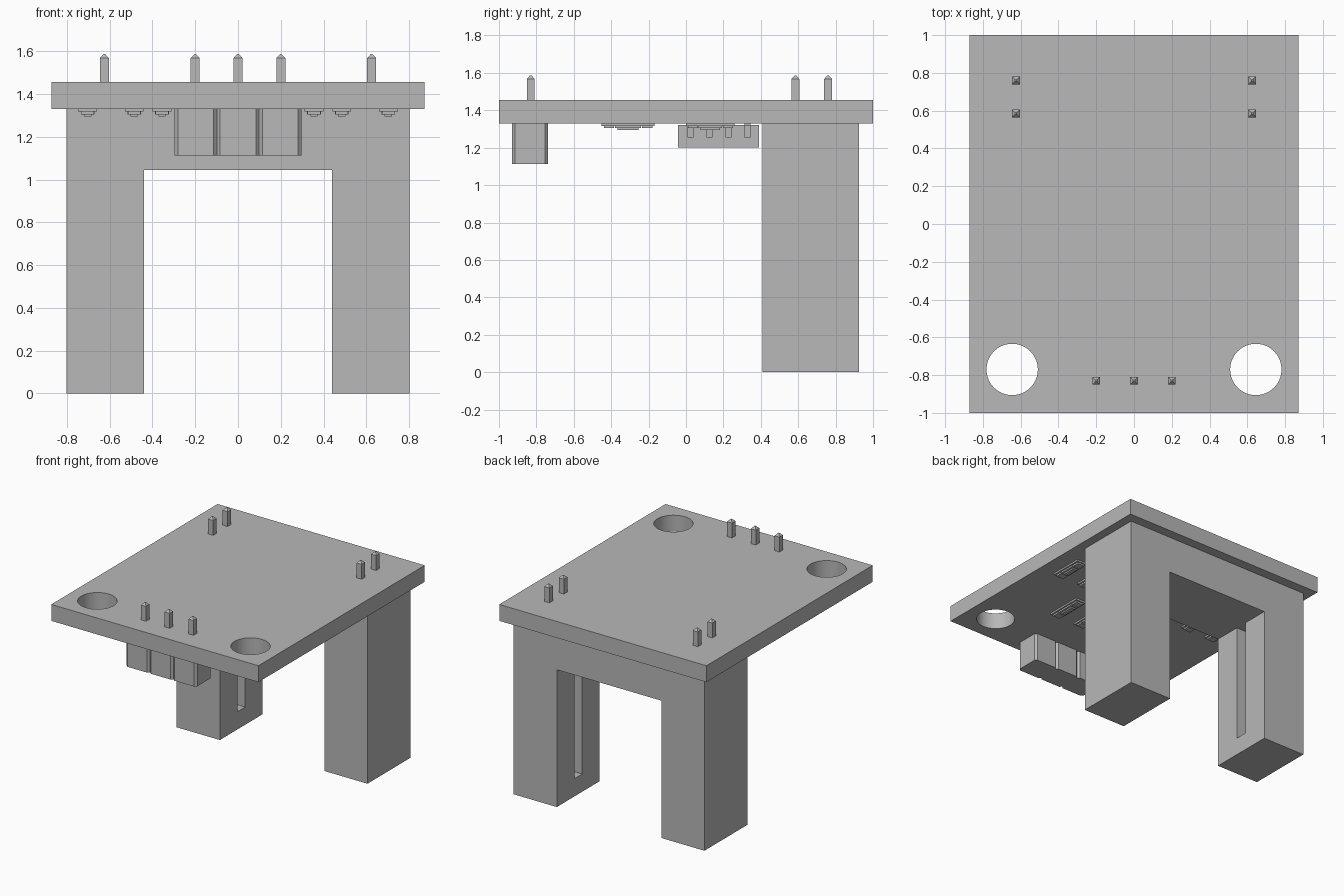
import bpy, bmesh, math
from mathutils import Matrix, Vector

if "Cube" in bpy.data.objects:
    bpy.data.objects.remove(bpy.data.objects["Cube"], do_unlink=True)

grey = bpy.data.materials.new("plain_grey")
grey.use_nodes = True
GREY = (0.48, 0.48, 0.48, 1)
grey.diffuse_color = GREY
grey.node_tree.nodes["Principled BSDF"].inputs["Base Color"].default_value = GREY

BOARD_Z, TOP_Z = 1.33, 1.455


def finish(name, bm):
    bmesh.ops.recalc_face_normals(bm, faces=bm.faces)
    mesh = bpy.data.meshes.new(name)
    bm.to_mesh(mesh)
    bm.free()
    mesh.materials.append(grey)
    ob = bpy.data.objects.new(name, mesh)
    bpy.context.collection.objects.link(ob)
    return ob


def add_box(bm, x, y, z):
    """Add a box given its (min, max) range on each axis."""
    mid = Vector([(a + b) / 2 for a, b in (x, y, z)])
    size = [b - a for a, b in (x, y, z)]
    made = bmesh.ops.create_cube(bm, size=1, matrix=Matrix.Translation(mid) @ Matrix.Diagonal((*size, 1)))
    return made["verts"]


def box(name, x, y, z):
    bm = bmesh.new()
    add_box(bm, x, y, z)
    return finish(name, bm)


def extrude_xz(name, profile, y0, y1):
    """Extrude an outline in the xz plane along y."""
    bm = bmesh.new()
    face = bm.faces.new([bm.verts.new((x, y0, z)) for x, z in profile])
    made = bmesh.ops.extrude_face_region(bm, geom=[face])
    verts = [v for v in made["geom"] if isinstance(v, bmesh.types.BMVert)]
    bmesh.ops.translate(bm, verts=verts, vec=(0, y1 - y0, 0))
    return finish(name, bm)


def cut(target, cutter):
    """Subtract the cutter from the target and remove it."""
    cutter.hide_render = True
    mod = target.modifiers.new("cut", "BOOLEAN")
    mod.operation, mod.solver, mod.object = "DIFFERENCE", "EXACT", cutter
    bpy.ops.object.select_all(action="DESELECT")
    bpy.context.view_layer.objects.active = target
    target.select_set(True)
    bpy.ops.object.modifier_apply(modifier=mod.name)
    bpy.data.objects.remove(cutter, do_unlink=True)


# Board with two mounting holes
board = box("board", (-0.872, 0.872), (-1, 1), (BOARD_Z, TOP_Z))
for side in (-1, 1):
    bm = bmesh.new()
    bmesh.ops.create_cone(bm, cap_ends=True, segments=48, radius1=0.136, radius2=0.136, depth=0.5,
                          matrix=Matrix.Translation((side * 0.645, -0.77, 1.39)))
    cut(board, finish("hole_cutter", bm))
bpy.context.view_layer.objects.active = board
board.select_set(True)
bpy.ops.object.shade_smooth_by_angle(angle=math.radians(30))

# Forked sensor housing with a narrow window inside each leg
half = [(0.44, 1.045), (0.44, 0), (0.803, 0), (0.803, BOARD_Z)]
fork = extrude_xz("sensor_fork", half + [(-x, z) for x, z in reversed(half)], 0.41, 0.925)
for side in (-1, 1):
    xs = sorted((side * 0.40, side * 0.54))
    cut(fork, box("window_cutter", xs, (0.62, 0.715), (0.135, 1.045)))

# Connector blocks with chamfered upright edges
for i, name in enumerate(("right", "middle", "left")):
    x = (i - 1) * 0.198
    bm = bmesh.new()
    add_box(bm, (x - 0.099, x + 0.099), (-0.93, -0.738), (1.112, BOARD_Z))
    upright = [e for e in bm.edges if abs(e.verts[0].co.z - e.verts[1].co.z) > 0.1]
    bmesh.ops.bevel(bm, geom=upright, offset=0.016, segments=1, affect="EDGES")
    finish(name + "_connector_block", bm)

# Square pins with pointed tips
spots = [(x, -0.83) for x in (-0.2, 0, 0.2)]
spots += [(x, y) for x in (-0.625, 0.625) for y in (0.585, 0.76)]
for n, (x, y) in enumerate(spots):
    bm = bmesh.new()
    r = 0.021
    add_box(bm, (x - r, x + r), (y - r, y + r), (TOP_Z - 0.02, 1.568))
    top = max(bm.faces, key=lambda f: f.calc_center_median().z)
    tip = bmesh.ops.extrude_face_region(bm, geom=[top])
    bm.faces.remove(top)
    for v in tip["geom"]:
        if isinstance(v, bmesh.types.BMVert):
            v.co = (x + (v.co.x - x) * 0.2, y + (v.co.y - y) * 0.2, 1.586)
    finish(f"pin_{n + 1}", bm)

# Eight-legged chip under the board
box("chip_body", (-0.155, 0.155), (-0.042, 0.39), (1.20, 1.322))
lead = [(0.15, 1.255), (0.205, 1.255), (0.205, 1.315), (0.24, 1.315),
        (0.24, BOARD_Z), (0.19, BOARD_Z), (0.19, 1.27), (0.15, 1.27)]
for side in (-1, 1):
    for i in range(4):
        y = 0.024 + i * 0.102
        extrude_xz("chip_lead", [(side * x, z) for x, z in lead], y - 0.016, y + 0.016)

# Small surface parts: pad, raised body and soldered ends
def surface_part(name, x, y, length):
    bm = bmesh.new()
    for w, l, z in ((0.044, 0.5, 1.317), (0.032, 0.24, 1.305), (0.017, 0.2, 1.295)):
        add_box(bm, (x - w, x + w), (y - l * length, y + l * length), (z, BOARD_Z))
    for end in (-1, 1):
        mid = y + end * length * 0.36
        add_box(bm, (x - 0.03, x + 0.03), (mid - 0.027, mid + 0.027), (1.305, BOARD_Z))
    finish(name, bm)


for side in (-1, 1):
    for x in (0.135, 0.355):
        surface_part("front_resistor", side * x, -0.31, 0.285)
    for x in (0.485, 0.703):
        surface_part("rear_resistor", side * x, 0.13, 0.26)
